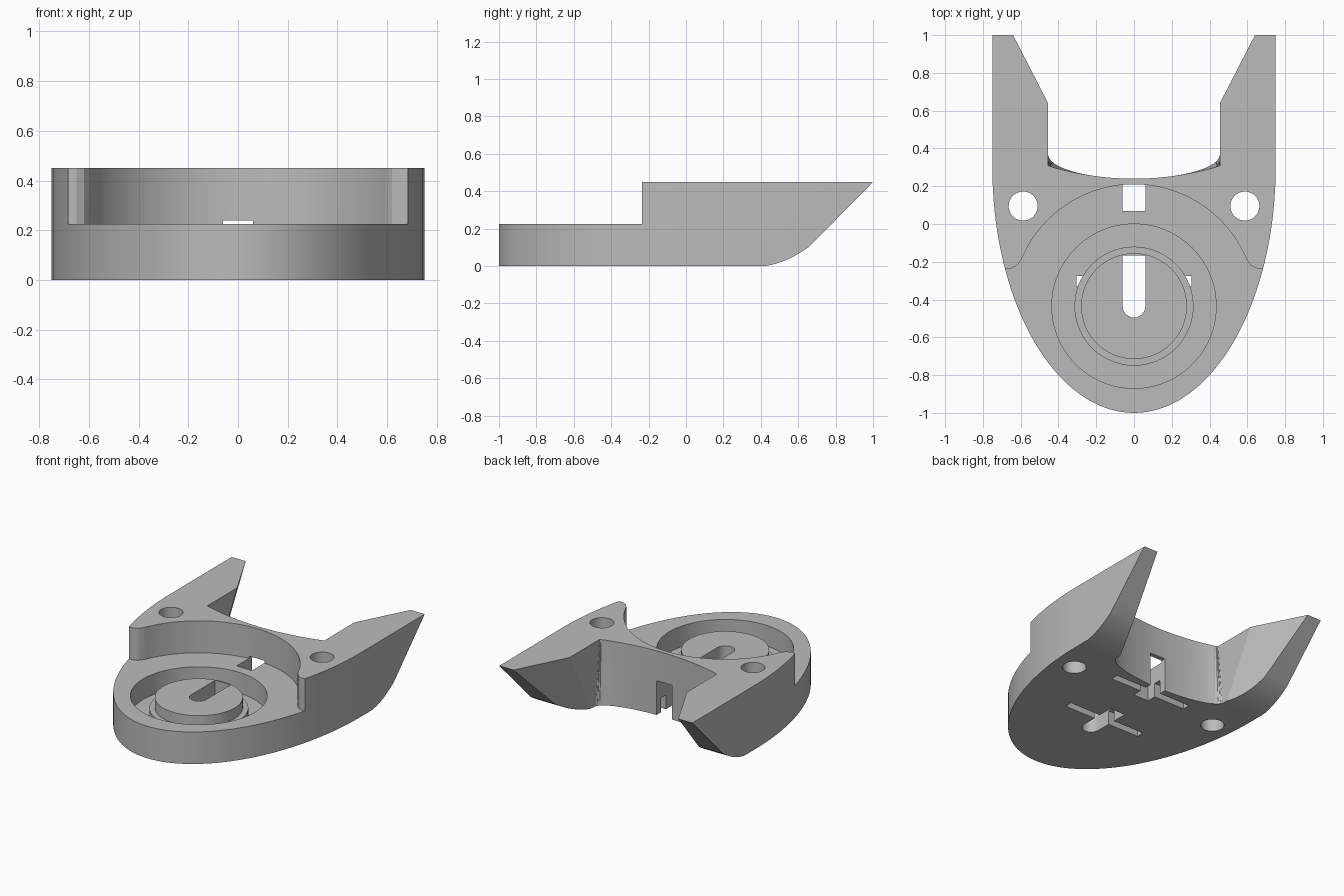
import bpy, bmesh
from math import sin, cos, pi, radians

cube = bpy.data.objects.get("Cube")
if cube:
    bpy.data.objects.remove(cube, do_unlink=True)

grey = bpy.data.materials.new("plain grey")
grey.use_nodes = True
grey.diffuse_color = (0.5, 0.5, 0.5, 1)
grey.node_tree.nodes["Principled BSDF"].inputs["Base Color"].default_value = (0.5, 0.5, 0.5, 1)


def finish(bm, name):
    bmesh.ops.recalc_face_normals(bm, faces=bm.faces)
    mesh = bpy.data.meshes.new(name)
    bm.to_mesh(mesh)
    bm.free()
    mesh.materials.append(grey)
    obj = bpy.data.objects.new(name, mesh)
    bpy.context.scene.collection.objects.link(obj)
    return obj


def loft(name, low, high):
    """Solid between two matching closed loops of 3D points."""
    bm = bmesh.new()
    a = [bm.verts.new(p) for p in low]
    b = [bm.verts.new(p) for p in high]
    bm.faces.new(a)
    bm.faces.new(b)
    for i in range(len(a)):
        j = (i + 1) % len(a)
        bm.faces.new((a[i], a[j], b[j], b[i]))
    bmesh.ops.triangulate(bm, faces=bm.faces[:])
    return finish(bm, name)


def prism(name, points, z0, z1):
    return loft(name, [(x, y, z0) for x, y in points], [(x, y, z1) for x, y in points])


def box(name, x, y0, y1, z0, z1):
    return prism(name, [(-x, y0), (x, y0), (x, y1), (-x, y1)], z0, z1)


def arc(cx, cy, rx, ry, start, end, n):
    angles = [radians(start + (end - start) * i / n) for i in range(n + 1)]
    return [(cx + rx * cos(t), cy + ry * sin(t)) for t in angles]


def lathe(name, profile, centre_y):
    bm = bmesh.new()
    verts = [bm.verts.new((r, centre_y, z)) for r, z in profile]
    edges = [bm.edges.new(pair) for pair in zip(verts, verts[1:])]
    bmesh.ops.spin(bm, geom=verts + edges, cent=(0, centre_y, 0), axis=(0, 0, 1),
                   angle=2 * pi, steps=96)
    bmesh.ops.remove_doubles(bm, verts=bm.verts[:], dist=1e-4)
    return finish(bm, name)


def volume(mesh):
    bm = bmesh.new()
    bm.from_mesh(mesh)
    result = bm.calc_volume()
    bm.free()
    return result


def cut(target, tool):
    """Subtract the tool, taking the first solver that gives a sound solid."""
    before = volume(target.data)
    mod = target.modifiers.new(tool.name, "BOOLEAN")
    mod.operation, mod.object = "DIFFERENCE", tool
    for solver in ("MANIFOLD", "EXACT", "FLOAT"):
        mod.solver = solver
        bpy.context.view_layer.update()
        graph = bpy.context.evaluated_depsgraph_get()
        mesh = bpy.data.meshes.new_from_object(target.evaluated_get(graph))
        if 0.5 * before < volume(mesh) < 0.99999 * before:
            target.data = mesh
            break
    target.modifiers.remove(mod)
    bpy.data.objects.remove(tool, do_unlink=True)


HEIGHT, PLATE, RING_Y = 0.45, 0.225, -0.435

# Body: half-elliptical nose with straight sides
outline = arc(0, 0.3, 0.75, 1.3, 180, 360, 72) + [(0.75, 1.1), (-0.75, 1.1)]
body = prism("base_body", outline, 0, HEIGHT)

# Swept underside of the rear arms
slope = [(0.42, -0.1), (0.42, 0)]
for i in range(1, 13):
    t = i / 12
    slope.append((0.42 + 0.24 * t, 0.035 * t + 0.07 * t * t))
slope += [(1, HEIGHT), (1.3, 0.76), (1.3, -0.1)]
cut(body, loft("underside_cutter", [(-1, y, z) for y, z in slope],
               [(1, y, z) for y, z in slope]))


# Rear opening, rounded at the bottom and cornered at the top
def opening(t):
    corner = 0.64 * t + 0.40 * (1 - t)
    end = 0.31 * t + 0.37 * (1 - t)
    z = HEIGHT * t
    pts = []
    for i in range(33):
        a = pi * i / 32
        bend = cos(a) ** 2 * t + (1 - sin(a)) * (1 - t)
        pts.append((0.455 * cos(a), 0.24 + (end - 0.24) * bend, z))
    return pts + [(-0.455, corner, z), (-0.86, corner + 0.788, z),
                  (0.86, corner + 0.788, z), (0.455, corner, z)]


cut(body, loft("opening_cutter", opening(-0.05), opening(1.1)))

# Lowered front deck with flared ends against the curved wall
flare = [(0.62, -0.22), (0.65, -0.235), (0.9, -0.235)]
deck = arc(0, RING_Y, 0.645, 0.645, 22.4, 157.6, 64)
deck += [(-x, y) for x, y in flare] + [(-0.9, -1.2), (0.9, -1.2)] + flare[::-1]
cut(body, prism("deck_cutter", deck, PLATE, 0.6))

# Circular recess leaving a stepped central disc
steps = [(0, 0.215), (0.28, 0.215), (0.28, 0.14), (0.315, 0.14), (0.315, 0.08),
         (0.435, 0.08), (0.435, 0.3), (0, 0.3)]
cut(body, lathe("recess_cutter", steps, RING_Y))

# Screw holes
for side in (-1, 1):
    hole = arc(side * 0.587, 0.095, 0.077, 0.077, 0, 348.75, 31)
    cut(body, prism("screw_hole_cutter", hole, -0.1, 0.6))

# Keyhole slot through the disc and notch through the rear wall
slot = arc(0, RING_Y, 0.06, 0.06, 180, 360, 16) + [(0.06, -0.167), (-0.06, -0.167)]
cut(body, prism("slot_cutter", slot, -0.1, 0.4))
cut(body, box("notch_cutter", 0.06, 0.07, 0.35, -0.1, 0.24))

# Cross slots in the underside
for y in (-0.302, 0.165):
    cut(body, box("cross_slot_cutter", 0.305, y - 0.027, y + 0.027, -0.1, 0.1))

# Shading
bpy.ops.object.select_all(action="DESELECT")
body.select_set(True)
bpy.context.view_layer.objects.active = body
bpy.ops.object.shade_smooth_by_angle(angle=radians(25))
